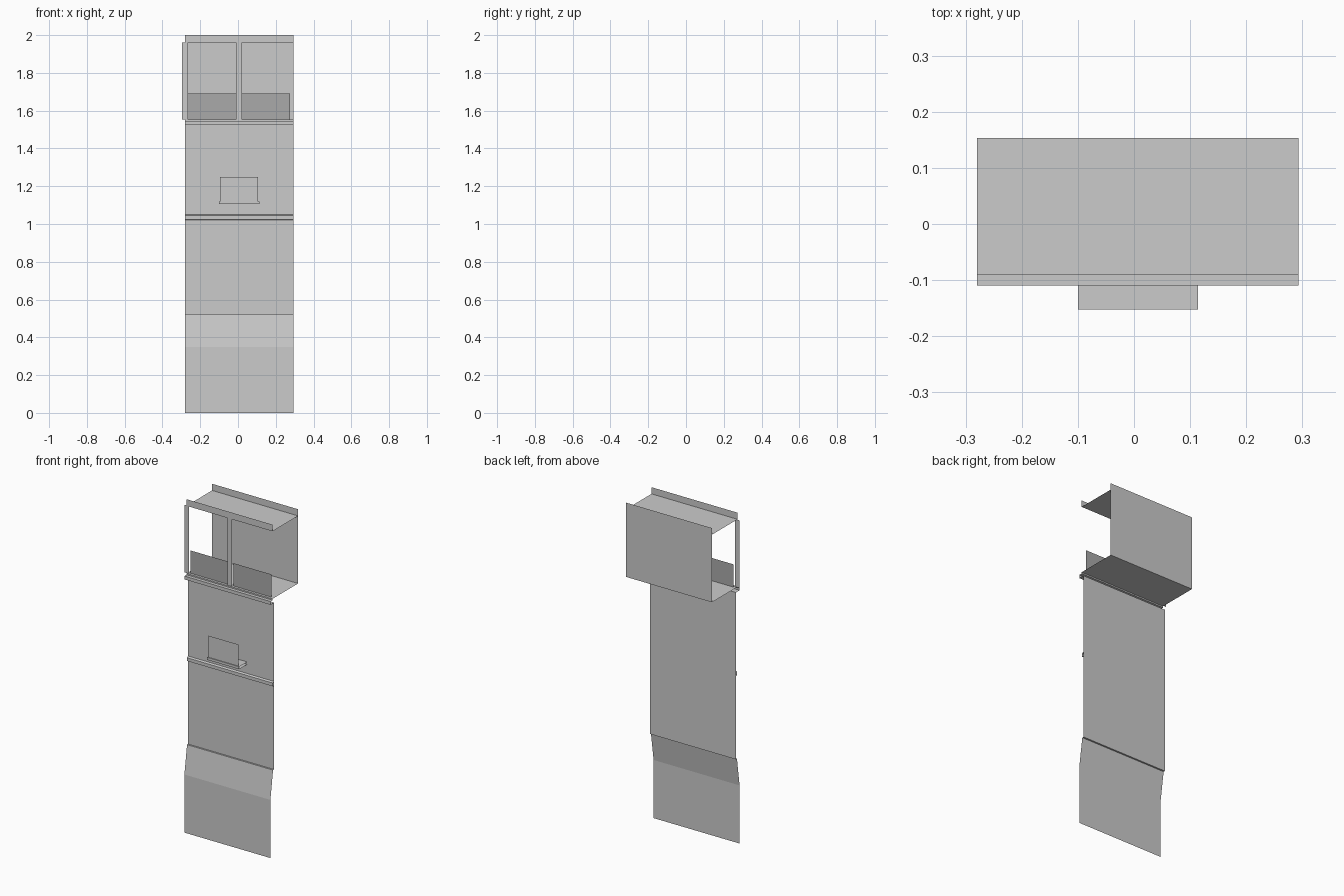
import bpy, bmesh, math

if "Cube" in bpy.data.objects:
    bpy.data.objects.remove(bpy.data.objects["Cube"])

X0, X1 = -0.28, 0.293          # facade width
WALL, FRONT, BACK = -0.075, -0.11, 0.153


def material(name, v):
    m = bpy.data.materials.new(name)
    m.diffuse_color = (v, v, v, 1)
    m.use_nodes = True
    m.node_tree.nodes["Principled BSDF"].inputs["Base Color"].default_value = m.diffuse_color
    return m


dark = material("dark_panel", 0.4)
shade = material("shaded_opening", 0.65)


def finish(bm, name, mat=None):
    me = bpy.data.meshes.new(name)
    bm.to_mesh(me)
    bm.free()
    ob = bpy.data.objects.new(name, me)
    bpy.context.collection.objects.link(ob)
    if mat:
        me.materials.append(mat)
    return ob


def sheet(name, profile, x0=X0, x1=X1, mat=None):
    """Open (y, z) profile swept along x as a thin sheet."""
    bm = bmesh.new()
    rows = [(bm.verts.new((x0, y, z)), bm.verts.new((x1, y, z))) for y, z in profile]
    for (a, b), (c, d) in zip(rows, rows[1:]):
        bm.faces.new((a, b, d, c))
    return finish(bm, name, mat)


def panel(name, x0, x1, z0, z1, y, mat=None):
    return sheet(name, [(y, z0), (y, z1)], x0, x1, mat)


# Base with sloped top and small ledge, main wall, moulding, cornice, loggia floor and back
sheet("base_wall", [(FRONT, 0), (FRONT, 0.35), (-0.085, 0.52), (WALL, 0.52)])
sheet("main_wall", [(WALL, 0.52), (WALL, 1.525)])
sheet("string_course", [(WALL, 1.02), (-0.087, 1.025), (-0.087, 1.045), (WALL, 1.05)])
sheet("cornice", [(WALL, 1.525), (FRONT, 1.525), (FRONT, 1.545), (-0.09, 1.545), (-0.09, 1.553)])
sheet("loggia_floor", [(-0.09, 1.553), (BACK, 1.553)])
sheet("loggia_back_wall", [(BACK, 1.553), (BACK, 2.0)])
sheet("roof", [(BACK, 1.96), (-0.09, 1.96), (-0.09, 2.0)])

# Loggia posts and parapets
for i, x in enumerate((-0.297, -0.01)):
    panel(f"post_{i}", x, x + 0.031, 1.553, 1.96, -0.085)
for i, x in enumerate((-0.265, 0.021)):
    panel(f"parapet_{i}", x, x + 0.255, 1.553, 1.69, WALL, dark)

# Balcony slab and railing
sheet("balcony_slab", [(WALL, 1.105), (-0.152, 1.105), (-0.152, 1.12), (WALL, 1.12)], -0.1, 0.114)
panel("balcony_front", -0.095, 0.107, 1.12, 1.25, -0.147)

# Flat window panels on the wall and in the loggia
for i, x in enumerate((-0.2, 0.1)):
    panel(f"lower_window_{i}", x, x + 0.11, 0.77, 0.9, WALL - 0.001, shade)
for i, x in enumerate((-0.21, 0.08)):
    panel(f"loggia_window_{i}", x, x + 0.14, 1.6, 1.89, BACK - 0.001, shade)

# Arched balcony door
bm = bmesh.new()
r, cx = 0.07, 0.005
pts = [(cx - r, 1.12), (cx + r, 1.12)]
pts += [(cx + r * math.cos(a * math.pi / 8), 1.33 + r * math.sin(a * math.pi / 8)) for a in range(9)]
bm.faces.new([bm.verts.new((x, WALL - 0.001, z)) for x, z in pts])
finish(bm, "arched_door", shade)
